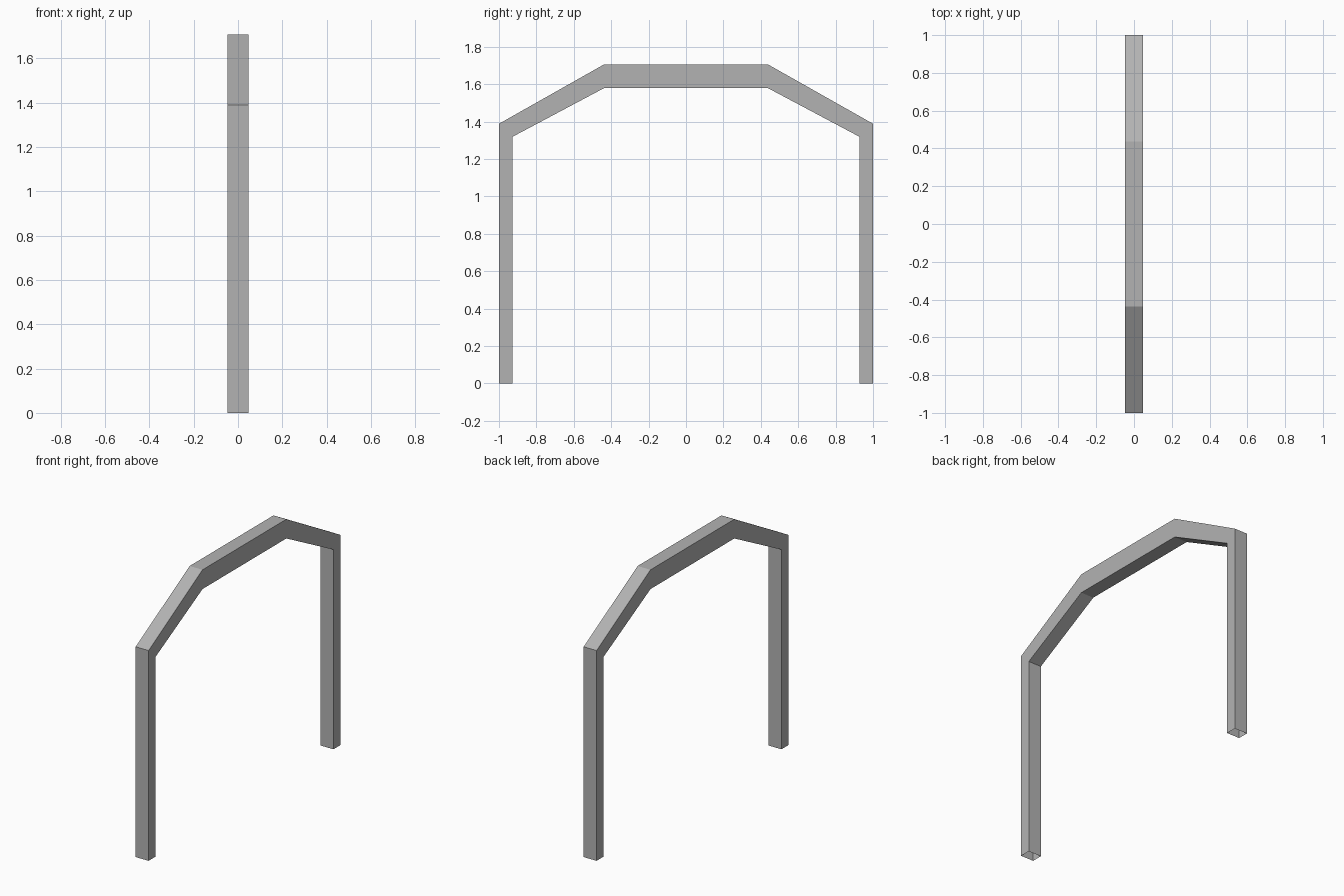
import bpy, bmesh

if "Cube" in bpy.data.objects:
    bpy.data.objects.remove(bpy.data.objects["Cube"])

HALF_WIDTH = 0.047

# Half of the arch as (outer, inner) point pairs in the y-z plane, foot to crown
half = [((1.0, 0.0), (0.928, 0.0)),
        ((1.0, 1.388), (0.928, 1.318)),
        ((0.437, 1.706), (0.437, 1.579))]
mirrored = [tuple((-y, z) for y, z in pair) for pair in reversed(half)]
stations = half + mirrored

# Four-cornered section at each station, bridged into a tube with open feet
bm = bmesh.new()
rings = []
for (oy, oz), (iy, iz) in stations:
    rings.append([bm.verts.new(p) for p in (
        (-HALF_WIDTH, oy, oz), (HALF_WIDTH, oy, oz),
        (HALF_WIDTH, iy, iz), (-HALF_WIDTH, iy, iz))])
for a, b in zip(rings, rings[1:]):
    for i in range(4):
        j = (i + 1) % 4
        bm.faces.new((a[i], a[j], b[j], b[i]))
bmesh.ops.recalc_face_normals(bm, faces=bm.faces)

mesh = bpy.data.meshes.new("arch_frame")
bm.to_mesh(mesh)
bm.free()

# Dark grey finish
grey = bpy.data.materials.new("dark_grey")
grey.diffuse_color = (0.45, 0.45, 0.45, 1.0)
grey.use_nodes = True
grey.node_tree.nodes["Principled BSDF"].inputs["Base Color"].default_value = grey.diffuse_color
mesh.materials.append(grey)
bpy.context.collection.objects.link(bpy.data.objects.new("arch_frame", mesh))
